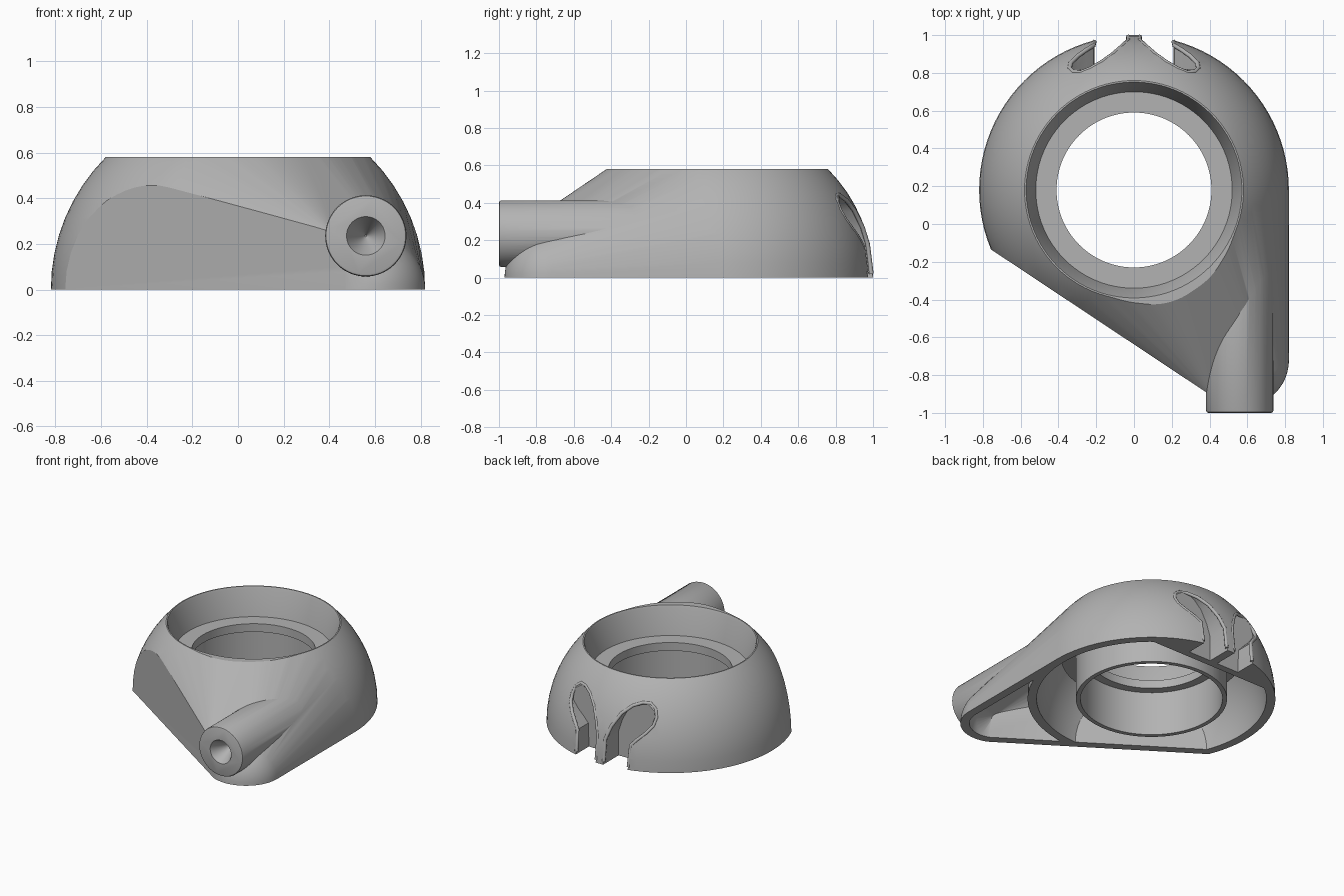
import bpy, bmesh, math
from mathutils import Vector, Matrix

if "Cube" in bpy.data.objects:
    bpy.data.objects.remove(bpy.data.objects["Cube"])

DOME = Vector((0, 0.18, 0))
LOBE = Vector((0.57, -0.72, 0))
FLAT = Vector((-0.553, -0.833, 0)).normalized()   # outward side of the flat cheek
R, WALL = 0.82, 0.06

grey = bpy.data.materials.new("plain grey")
grey.use_nodes = True
grey.diffuse_color = (0.45, 0.45, 0.45, 1)
bsdf = next(n for n in grey.node_tree.nodes if n.type == 'BSDF_PRINCIPLED')
bsdf.inputs["Base Color"].default_value = grey.diffuse_color


def to_object(name, bm):
    bmesh.ops.recalc_face_normals(bm, faces=bm.faces)
    mesh = bpy.data.meshes.new(name)
    bm.to_mesh(mesh)
    bm.free()
    mesh.materials.append(grey)
    obj = bpy.data.objects.new(name, mesh)
    bpy.context.collection.objects.link(obj)
    return obj


def activate(obj):
    bpy.ops.object.select_all(action='DESELECT')
    obj.select_set(True)
    bpy.context.view_layer.objects.active = obj


def combine(target, tool, operation='DIFFERENCE'):
    tool.hide_render = True
    mod = target.modifiers.new("combine", 'BOOLEAN')
    mod.operation, mod.solver, mod.object = operation, 'EXACT', tool
    activate(target)
    bpy.ops.object.modifier_apply(modifier=mod.name)
    bpy.data.objects.remove(tool)


def slice_off(bm, point, normal):
    """Remove what lies beyond a plane and close the opening."""
    bmesh.ops.bisect_plane(bm, geom=bm.verts[:] + bm.edges[:] + bm.faces[:], dist=1e-5,
                           plane_co=point, plane_no=normal, clear_outer=True)
    rim = [e for e in bm.edges if e.is_boundary]
    if rim:
        bmesh.ops.holes_fill(bm, edges=rim, sides=0)


def ball_points(centre, radius, segs=96, rings=32):
    for i in range(rings + 1):
        a = math.pi * (i / rings - 0.5)
        for j in range(segs if 0 < i < rings else 1):
            b = math.tau * j / segs
            yield centre + radius * Vector((math.cos(a) * math.cos(b),
                                            math.cos(a) * math.sin(b), math.sin(a)))


def swept_hull(name, inset, bottom, top):
    """Dome drawn out into the smaller front lobe, with its flat cheek."""
    bm = bmesh.new()
    points = list(ball_points(DOME, R - inset)) + list(ball_points(LOBE, 0.25 - inset))
    foot = LOBE + FLAT * (0.256 - inset)
    points += [foot + Vector((0, 0, s * (0.235 - inset))) for s in (-1, 1)]
    for p in points:
        bm.verts.new(p)
    hull = bmesh.ops.convex_hull(bm, input=bm.verts[:])
    spare = {v for v in hull["geom_interior"] + hull["geom_unused"]
             if isinstance(v, bmesh.types.BMVert)}
    bmesh.ops.delete(bm, geom=list(spare), context='VERTS')
    slice_off(bm, DOME + FLAT * (0.681 - inset), FLAT)
    slice_off(bm, Vector((0, 0, bottom)), Vector((0, 0, -1)))
    slice_off(bm, Vector((0, 0, top)), Vector((0, 0, 1)))
    return to_object(name, bm)


def lathe(name, profile, closed, cuts=()):
    """Turn an (r, z) profile about the dome axis."""
    bm = bmesh.new()
    verts = [bm.verts.new((r, 0, z)) for r, z in profile]
    edges = [bm.edges.new(p) for p in zip(verts, verts[1:])]
    if closed:
        edges.append(bm.edges.new((verts[-1], verts[0])))
    bmesh.ops.spin(bm, geom=verts + edges, axis=(0, 0, 1), cent=(0, 0, 0),
                   angle=math.tau, steps=96)
    bmesh.ops.remove_doubles(bm, verts=bm.verts, dist=1e-4)
    bmesh.ops.translate(bm, verts=bm.verts, vec=DOME)
    for point, normal in cuts:
        slice_off(bm, point, normal)
    return to_object(name, bm)


def rod(name, r1, r2, y1, y2, bevel=0):
    """Round bar along y at the spout's position."""
    bm = bmesh.new()
    bmesh.ops.create_cone(bm, cap_ends=True, segments=64, radius1=r1, radius2=r2,
                          depth=y2 - y1)
    if bevel:
        edges = [e for e in bm.edges if all(v.co.z < 0 for v in e.verts)]
        bmesh.ops.bevel(bm, geom=edges, offset=bevel, segments=2, affect='EDGES', profile=0.5)
    bmesh.ops.transform(bm, verts=bm.verts, matrix=Matrix.Translation((0.56, (y1 + y2) / 2, 0.235))
                        @ Matrix.Rotation(-math.pi / 2, 4, 'X'))
    return to_object(name, bm)


# Outer body with the spout running into it
body = swept_hull("housing_body", 0, 0, 0.58)
combine(body, rod("spout", 0.178, 0.178, -1.0, -0.15, 0.012), 'UNION')
combine(body, rod("spout_funnel", 0.085, 0.004, -1.001, -0.85))

# Stepped opening through the top
combine(body, lathe("bore", [(0, -0.1), (0.47, -0.1), (0.47, 0.32), (0.41, 0.32), (0.41, 0.38),
                             (0.52, 0.38), (0.565, 0.565), (0.58, 0.6), (0, 0.6)], False))

# Hollow underside around the neck, with straight walls at the cheek and the back
inner = R - WALL
arc = [(inner * math.cos(a), inner * math.sin(a))
       for a in (math.acos(0.6 / inner) * (1 - i / 12) for i in range(13))]
hollow = lathe("dome_hollow", [(0.5, -0.1), (0.5, 0.32), (0.6, 0.32)] + arc + [(inner, -0.1)], True)
for centre, normal in ((DOME + FLAT * (0.681 - WALL), FLAT),
                       (Vector((0, 0.77, 0)), Vector((0, 1, 0)))):
    bm = bmesh.new()
    bmesh.ops.create_cube(bm, size=2)
    bmesh.ops.transform(bm, verts=bm.verts,
                        matrix=Matrix.Translation(centre + normal)
                        @ Matrix.Rotation(math.atan2(normal.y, normal.x), 4, 'Z'))
    combine(hollow, to_object("hollow_limit", bm))
combine(body, hollow)

# Separate hollow inside the front lobe
lobe = swept_hull("lobe_hollow", WALL, -0.1, 0.45)
bm = bmesh.new()
bmesh.ops.create_uvsphere(bm, u_segments=96, v_segments=48, radius=R)
bmesh.ops.translate(bm, verts=bm.verts, vec=DOME)
combine(lobe, to_object("dome_limit", bm))
combine(body, lobe)

# Pair of leaning arched notches at the back, each with a raised lip
ARCH = [(0.03, 0.02), (0.03, 0.18), (0.06, 0.27), (0.11, 0.36), (0.17, 0.415), (0.23, 0.44),
        (0.28, 0.44), (0.32, 0.41), (0.34, 0.36), (0.335, 0.31), (0.3, 0.26), (0.25, 0.21),
        (0.215, 0.17), (0.21, 0.02)]
for side, label in ((1, "left"), (-1, "right")):
    bm = bmesh.new()
    outline = [(ARCH[0][0], -0.1)] + ARCH + [(ARCH[-1][0], -0.1)]
    face = bm.faces.new([bm.verts.new((side * x, 0.82, z)) for x, z in outline])
    grown = bmesh.ops.extrude_face_region(bm, geom=[face])["geom"]
    bmesh.ops.translate(bm, vec=(0, 0.4, 0),
                        verts=[v for v in grown if isinstance(v, bmesh.types.BMVert)])
    combine(body, to_object("notch", bm))

    curve = bpy.data.curves.new(label + "_notch_lip", 'CURVE')
    curve.dimensions = '3D'
    curve.bevel_depth, curve.bevel_resolution, curve.use_fill_caps = 0.012, 2, True
    spline = curve.splines.new('POLY')
    spline.points.add(len(ARCH) - 1)
    for p, (x, z) in zip(spline.points, ARCH):
        p.co = (side * x, DOME.y + math.sqrt(0.812 ** 2 - x * x - z * z), z, 1)
    curve.materials.append(grey)
    lip = bpy.data.objects.new(label + "_notch_lip", curve)
    bpy.context.collection.objects.link(lip)
    activate(lip)
    bpy.ops.object.convert(target='MESH')
    bpy.ops.object.shade_smooth_by_angle(angle=math.radians(50))

activate(body)
bpy.ops.object.shade_smooth_by_angle(angle=math.radians(25))
